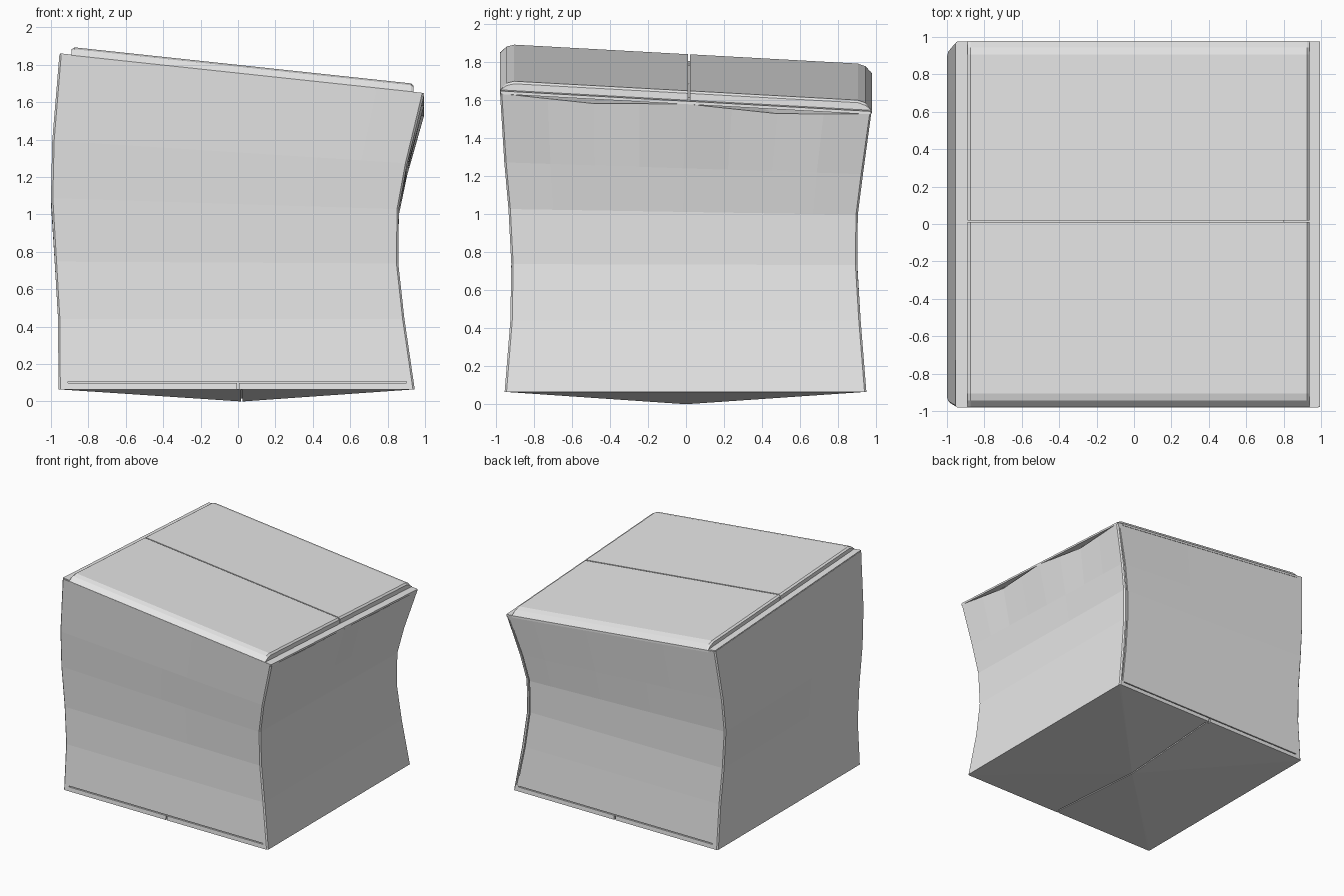
import bpy, bmesh, math

if "Cube" in bpy.data.objects:
    bpy.data.objects.remove(bpy.data.objects["Cube"])

grey = bpy.data.materials.new("plain light grey")
grey.diffuse_color = (0.8, 0.8, 0.8, 1)
grey.use_nodes = True
grey.node_tree.nodes["Principled BSDF"].inputs["Base Color"].default_value = grey.diffuse_color


def make(name, verts, faces):
    me = bpy.data.meshes.new(name)
    me.from_pydata(verts, [], faces)
    bm = bmesh.new()
    bm.from_mesh(me)
    bmesh.ops.recalc_face_normals(bm, faces=bm.faces)
    bm.to_mesh(me)
    bm.free()
    me.materials.append(grey)
    ob = bpy.data.objects.new(name, me)
    bpy.context.collection.objects.link(ob)
    return ob


# wall levels: height, tilt, left, right, front, back
LEVELS = [
    (0.065, 0.0, -0.96, 0.945, -0.955, 0.95),
    (0.44, 0.0, -0.962, 0.89, -0.925, 0.92),
    (0.74, 0.05, -0.98, 0.857, -0.92, 0.902),
    (1.04, 0.3, -1.0, 0.86, -0.935, 0.905),
    (1.30, 0.6, -0.993, 0.905, -0.957, 0.932),
    (1.70, 1.0, -0.955, 0.995, -0.98, 0.977),
]
N = 8       # segments per wall
C = 0.01    # corner chamfer


def lean(x, y, t=1.0):
    return t * (-0.107 * x - 0.055 * y)


def ring(level):
    z, t, xl, xr, yf, yb = level
    corners = [((xl + C, yf), (xr - C, yf)), ((xr, yf + C), (xr, yb - C)),
               ((xr - C, yb), (xl + C, yb)), ((xl, yb - C), (xl, yf + C))]
    pts = []
    for side, (a, b) in enumerate(corners):
        for i in range(N + 1):
            f = i / N
            x, y = a[0] + (b[0] - a[0]) * f, a[1] + (b[1] - a[1]) * f
            h = z + lean(x, y, t)
            if side == 1 and t == 1.0:      # dented rim of the right wall
                h -= 0.012 + 0.025 * math.sin(2 * math.pi * f) ** 2
                x -= 0.03 * math.sin(2 * math.pi * f) ** 2
            pts.append((x, y, h))
    return pts


def body():
    verts, faces = [], []
    for level in LEVELS:
        verts += ring(level)
    m = 4 * (N + 1)
    for r in range(len(LEVELS) - 1):
        for i in range(m):
            j = (i + 1) % m
            faces.append((r * m + i, r * m + j, r * m + m + j, r * m + m + i))
    # sagging bottom and top cap as fans
    low, top = len(verts), len(verts) + 1
    verts += [(0.02, 0, 0), (0, 0, 1.69)]
    last = (len(LEVELS) - 1) * m
    for i in range(m):
        j = (i + 1) % m
        faces.append((j, i, low))
        faces.append((last + i, last + j, top))
    return make("box_walls", verts, faces)


def prism(name, sections):
    n = len(sections[0])
    verts = [p for s in sections for p in s]
    faces = [tuple(range(n)), tuple(range(len(verts) - n, len(verts)))]
    for r in range(len(sections) - 1):
        for i in range(n):
            j = (i + 1) % n
            faces.append((r * n + i, r * n + j, r * n + n + j, r * n + n + i))
    return make(name, verts, faces)


def block(name, x0, x1, y0, y1, z0, z1, leaning=False):
    k = 1 if leaning else 0
    return prism(name, [[(x, y, z + k * lean(x, y)) for x, y in
                         ((x0, y0), (x1, y0), (x1, y1), (x0, y1))] for z in (z0, z1)])


box = body()

# slits cut into the walls and bottom
cutters = []
for s, y in ((-1, -0.95), (1, 0.945)):
    cutters.append(block("lower_slit_cutter", -0.91, 0.90, y - 0.015, y + 0.015, 0.100, 0.108))
    cutters.append(block("seam_notch_cutter", -0.006, 0.006, y - 0.015, y + 0.015, 0.03, 0.098))
cutters.append(prism("bottom_seam_cutter", [
    [(x, y, z) for x, z in ((0.015, -0.1), (0.025, -0.1), (0.025, h), (0.015, h))]
    for y, h in ((-0.92, 0.072), (0, 0.015), (0.92, 0.072))]))
cutters.append(prism("corner_slit_cutter", [
    [(xr - 0.035, yb - 0.012, z), (xr - 0.025, yb - 0.012, z),
     (xr - 0.025, yb + 0.03, z), (xr - 0.035, yb + 0.03, z)]
    for z, xr, yb in [(L[0] + lean(L[3], L[5], L[1]) + d, L[3], L[5])
                      for L, d in zip(LEVELS, (0.05, 0, 0, 0, 0, -0.04))]]))
for c in cutters:
    c.hide_render = True
    c.hide_set(True)
    mod = box.modifiers.new("slit", 'BOOLEAN')
    mod.operation = 'DIFFERENCE'
    mod.solver = 'EXACT'
    mod.object = c

# two big top flaps, rounded over the front and back edges
PROFILE = [(0.979, 1.685), (0.979, 1.702), (0.945, 1.738), (0.905, 1.75)]
for name, s, seam in (("front_top_flap", -1, 0.010), ("back_top_flap", 1, 0.020)):
    sections = []
    for x, inset in ((-0.89, 0.012), (-0.875, 0), (0.925, 0), (0.938, 0.012)):
        pts = [(x, s * y, z - (inset if z > 1.71 else 0) + lean(x, s * y)) for y, z in PROFILE]
        pts += [(x, seam, 1.75 - inset + lean(x, seam)), (x, seam, 1.685 + lean(x, seam))]
        sections.append(pts)
    prism(name, sections)

# narrow side flaps showing under the top flaps
block("left_side_flap", -0.952, -0.80, -0.972, 0.972, 1.694, 1.706, True)
block("right_side_flap", 0.80, 0.994, -0.978, 0.975, 1.686, 1.702, True)
